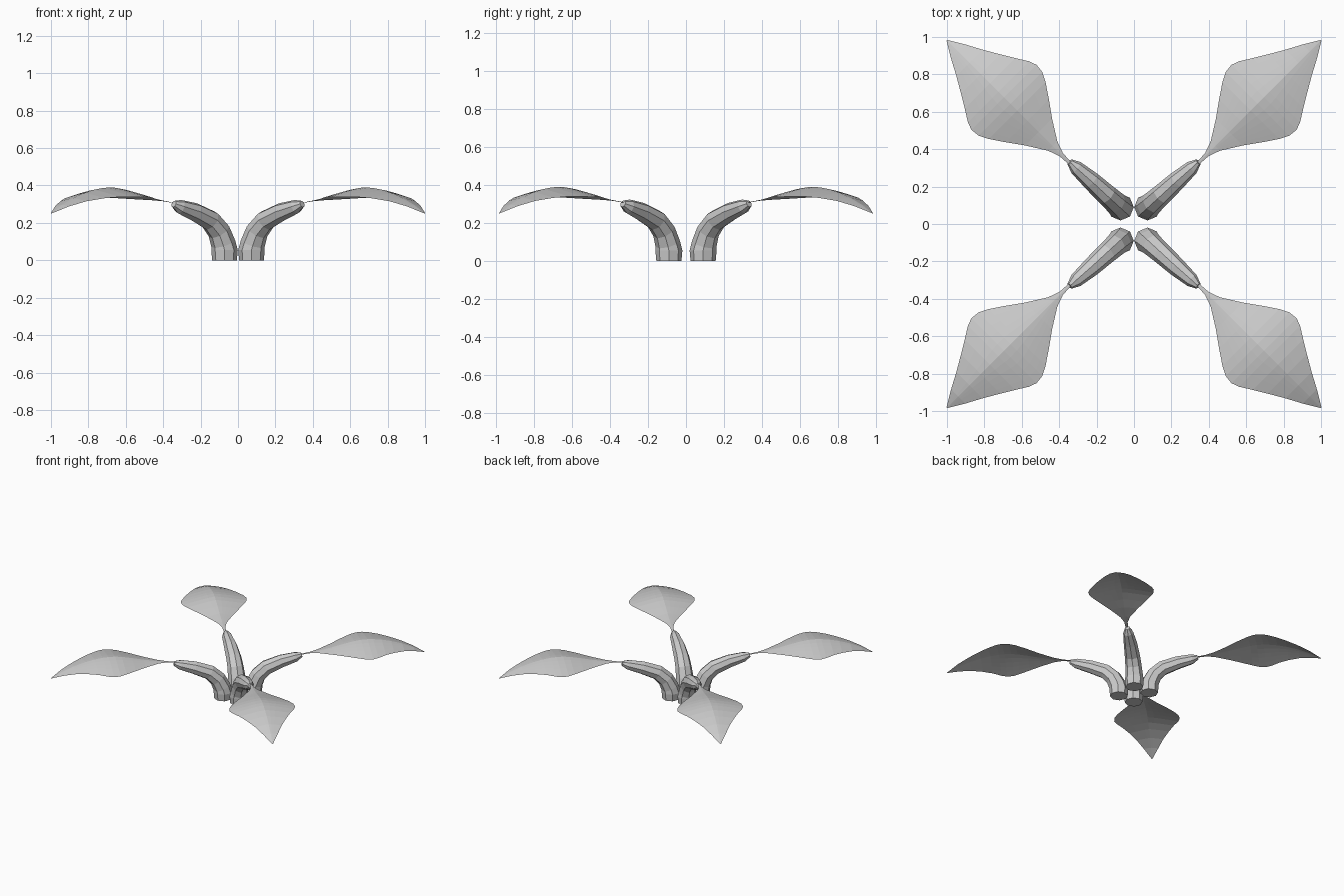
import bpy, bmesh, math
from mathutils import Vector

if "Cube" in bpy.data.objects:
    bpy.data.objects.remove(bpy.data.objects["Cube"])

SIDE = Vector((-1, 1, 0)).normalized()


def finish(name, bm):
    """Make the object and mirror it to all four corners."""
    bmesh.ops.recalc_face_normals(bm, faces=bm.faces)
    mesh = bpy.data.meshes.new(name)
    bm.to_mesh(mesh)
    bm.free()
    ob = bpy.data.objects.new(name, mesh)
    bpy.context.collection.objects.link(ob)
    mod = ob.modifiers.new("four_way", 'MIRROR')
    mod.use_axis = (True, True, False)
    mod.use_mirror_merge = False
    return ob


def bridge(bm, rows, closed):
    for a, b in zip(rows, rows[1:]):
        n = len(a)
        for i in range(n if closed else n - 1):
            j = (i + 1) % n
            bm.faces.new((a[i], a[j], b[j], b[i]))


# Stems: curved, tapering octagonal tubes (x, y, z, radius)
stem = [(.072, .09, 0, .066), (.072, .09, .055, .071), (.079, .096, .09, .066),
        (.102, .116, .155, .061), (.147, .156, .212, .057),
        (.23, .232, .257, .05), (.31, .302, .286, .038), (.343, .332, .301, .018)]
pts = [Vector(p[:3]) for p in stem]
bm = bmesh.new()
rings = []
for i, p in enumerate(pts):
    tan = pts[min(i + 1, len(pts) - 1)] - pts[max(i - 1, 0)]
    if i < 2:
        tan = Vector((0, 0, 1))
    side = (SIDE - SIDE.project(tan)).normalized()
    up = tan.normalized().cross(side)
    r = stem[i][3]
    rings.append([bm.verts.new(p + r * (math.cos(a) * side + math.sin(a) * up))
                  for a in (k * math.pi / 4 for k in range(8))])
bridge(bm, rings, True)
bm.faces.new(rings[0])
bm.faces.new(rings[-1])
finish("stems", bm)

# Leaves: thin arched blades with a raised midrib (distance, half width, midrib height)
leaf = [(.335, .006, .308), (.38, .009, .317), (.425, .025, .326), (.5, .072, .346),
        (.56, .115, .366), (.615, .152, .382), (.65, .170, .388), (.685, .174, .389),
        (.715, .163, .386), (.76, .135, .377), (.81, .105, .36), (.87, .07, .333),
        (.93, .038, .297), (.99, .002, .25)]
bm = bmesh.new()
rows = []
for t, h, z in leaf:
    row = []
    for k in range(-5, 6):
        w = h * k / 5
        drop = .052 * (abs(w) / .174) ** 1.2
        row.append(bm.verts.new((t + .01 - w, t - .008 + w, z - drop)))
    rows.append(row)
bridge(bm, rows, False)
finish("leaves", bm)
